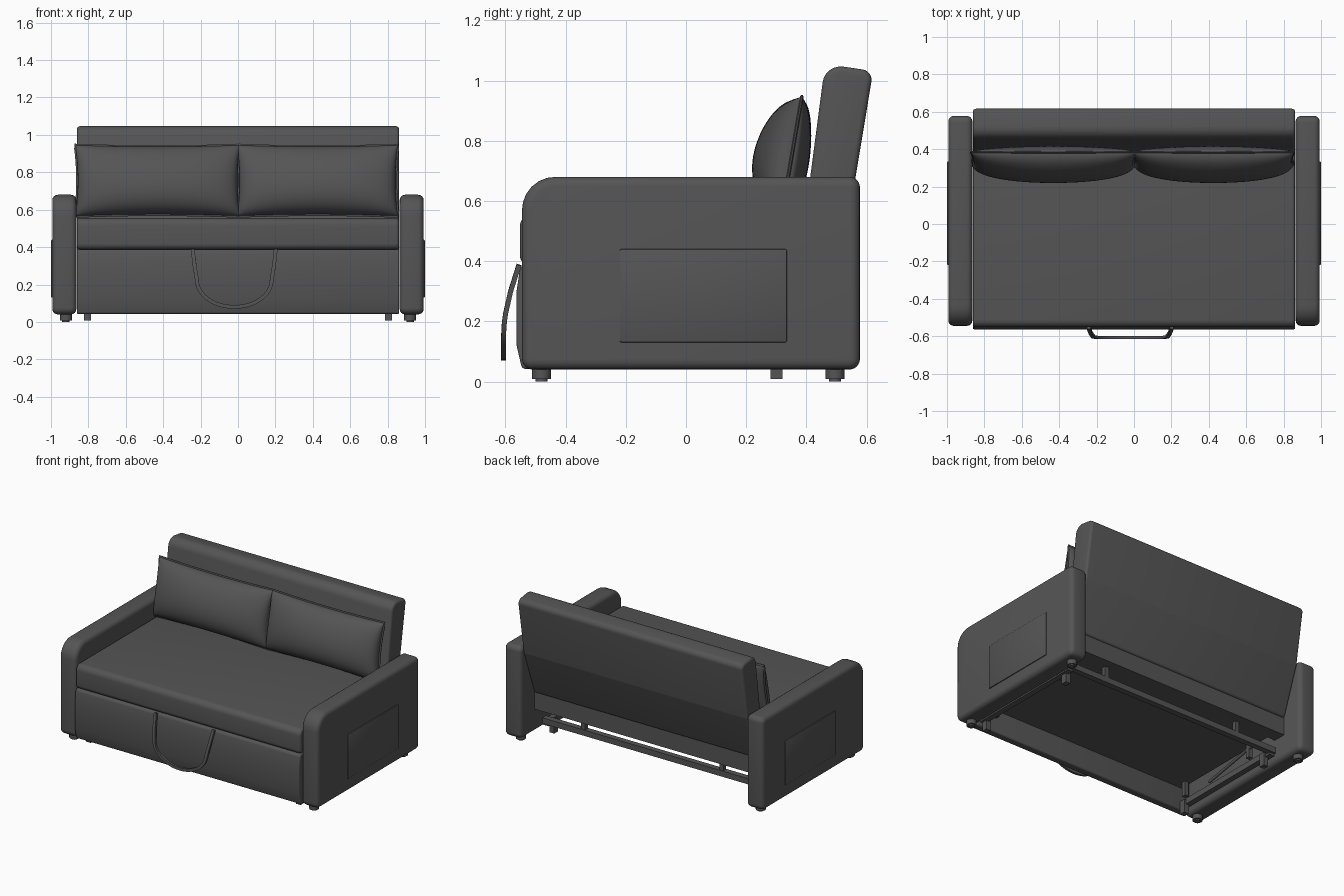
import bpy, bmesh, math
from mathutils import Vector

if "Cube" in bpy.data.objects:
    bpy.data.objects.remove(bpy.data.objects["Cube"])

grey = bpy.data.materials.new("charcoal fabric")
grey.diffuse_color = (0.09, 0.09, 0.09, 1)
grey.use_nodes = True
grey.node_tree.nodes["Principled BSDF"].inputs["Base Color"].default_value = grey.diffuse_color


def finish(name, bm, bevel=0.0, segs=4):
    """Round the sharp edges, make the object and smooth it."""
    bmesh.ops.recalc_face_normals(bm, faces=bm.faces)
    if bevel:
        sharp = [e for e in bm.edges if e.calc_face_angle(0) > math.radians(35)]
        bmesh.ops.bevel(bm, geom=sharp, offset=bevel, segments=segs, profile=0.5,
                        affect='EDGES', clamp_overlap=False)
    me = bpy.data.meshes.new(name)
    bm.to_mesh(me)
    bm.free()
    ob = bpy.data.objects.new(name, me)
    bpy.context.collection.objects.link(ob)
    me.materials.append(grey)
    bpy.ops.object.select_all(action='DESELECT')
    ob.select_set(True)
    bpy.context.view_layer.objects.active = ob
    bpy.ops.object.shade_smooth_by_angle(angle=math.radians(35))
    return ob


def rounded(corners, n=6):
    """Polygon (y, z, radius) with circular corners."""
    out = []
    for i, (y, z, r) in enumerate(corners):
        p = Vector((y, z))
        a = (Vector(corners[i - 1][:2]) - p).normalized()
        b = (Vector(corners[(i + 1) % len(corners)][:2]) - p).normalized()
        if r == 0:
            out.append(p)
            continue
        half = a.angle(b) / 2
        d, w = r / math.tan(half), math.sin(half)
        for k in range(n + 1):
            t = k / n
            c0, c1, c2 = (1 - t) ** 2, 2 * t * (1 - t) * w, t * t
            out.append((c0 * (p + a * d) + c1 * p + c2 * (p + b * d)) / (c0 + c1 + c2))
    return out


def prism(name, corners, x0, x1, bevel):
    """Side profile extruded along x with rounded rims."""
    bm = bmesh.new()
    f = bm.faces.new([bm.verts.new((x0, p.x, p.y)) for p in rounded(corners)])
    ext = bmesh.ops.extrude_face_region(bm, geom=[f])["geom"]
    for v in ext:
        if isinstance(v, bmesh.types.BMVert):
            v.co.x = x1
    return finish(name, bm, bevel)


def box(name, x0, x1, y0, y1, z0, z1, bevel=0.0, segs=3):
    bm = bmesh.new()
    bmesh.ops.create_cube(bm, size=1)
    for v in bm.verts:
        v.co = ((x0 + x1) / 2 + v.co.x * (x1 - x0), (y0 + y1) / 2 + v.co.y * (y1 - y0),
                (z0 + z1) / 2 + v.co.z * (z1 - z0))
    return finish(name, bm, bevel, segs)


def sweep(name, path, half_w, half_y, sides=4, closed=False):
    """Sweep a small section along a path lying roughly in the xz plane."""
    bm = bmesh.new()
    rings, n = [], len(path)
    for i, p in enumerate(path):
        q0 = path[i - 1] if closed or i else p
        q1 = path[(i + 1) % n] if closed or i < n - 1 else p
        t = (q1 - q0).normalized()
        side = t.cross(Vector((0, 1, 0))).normalized()
        up = side.cross(t)
        k = math.sqrt(2) if sides == 4 else 1
        rings.append([bm.verts.new(p + side * half_w * k * math.cos(a) + up * half_y * k * math.sin(a))
                      for a in (2 * math.pi * (j + 0.5) / sides for j in range(sides))])
    for i in range(n if closed else n - 1):
        r, s = rings[i], rings[(i + 1) % n]
        for j in range(sides):
            bm.faces.new((r[j], r[(j + 1) % sides], s[(j + 1) % sides], s[j]))
    if not closed:
        bm.faces.new(rings[0])
        bm.faces.new(rings[-1])
    return finish(name, bm)


def rod(name, a, b, r):
    a, b = Vector(a), Vector(b)
    bm = bmesh.new()
    bmesh.ops.create_cone(bm, cap_ends=True, segments=12, radius1=r, radius2=r, depth=(b - a).length)
    q = (b - a).to_track_quat('Z', 'Y')
    for v in bm.verts:
        v.co = q @ v.co + (a + b) / 2
    return finish(name, bm)


def pillow(name, x0, x1):
    """Two bulged sheets meeting at a pinched outline, with piping round the seam."""
    nu, nv = 40, 24
    bot, top = Vector((0, 0.32, 0.565)), Vector((0, 0.385, 0.945))
    up = top - bot
    nrm = Vector((0, -up.z, up.y)).normalized()

    def mid(u, v):
        cu, cv = u * (1 - 0.03 * (1 - v * v)), v * (1 - 0.05 * (1 - u * u))
        p = bot + up * (cv + 1) / 2
        p.x = (x0 + x1) / 2 + cu * (x1 - x0) / 2
        return p
    bm = bmesh.new()
    U = [math.sin(math.pi / 2 * (2 * i / nu - 1)) for i in range(nu + 1)]
    V = [math.sin(math.pi / 2 * (2 * j / nv - 1)) for j in range(nv + 1)]
    for s, depth in ((1, 0.125), (-1, 0.06)):
        g = [[bm.verts.new(mid(u, v) + nrm * s * depth * (1 - 0.15 * v)
                           * max(0, 1 - u * u) ** 0.33 * max(0, 1 - v * v) ** 0.45)
              for v in V] for u in U]
        for i in range(nu):
            for j in range(nv):
                bm.faces.new((g[i][j], g[i + 1][j], g[i + 1][j + 1], g[i][j + 1]))
    bmesh.ops.remove_doubles(bm, verts=bm.verts, dist=1e-5)
    finish(name, bm)
    N = 20
    loop = [mid(-1 + 2 * k / N, -1) for k in range(N)] + [mid(1, -1 + 2 * k / N) for k in range(N)]
    loop += [mid(1 - 2 * k / N, 1) for k in range(N)] + [mid(-1, 1 - 2 * k / N) for k in range(N)]
    sweep(name + "_piping", loop, 0.009, 0.006, 8, True)


# Seat, front panel, base and backrest
prism("seat", [(-0.552, 0.388, 0.03), (-0.552, 0.556, 0.04), (0.38, 0.556, 0.03), (0.38, 0.388, 0.03)],
      -0.862, 0.862, 0.018)
prism("front_panel", [(-0.545, 0.042, 0.015), (-0.563, 0.12, 0), (-0.563, 0.3, 0), (-0.55, 0.388, 0.02),
                      (-0.49, 0.388, 0.01), (-0.49, 0.042, 0.01)], -0.862, 0.862, 0.008)
box("seat_base", -0.8, 0.8, -0.5, 0.34, 0.2, 0.4)
prism("backrest", [(0.32, 0.32, 0.02), (0.405, 0.62, 0.03), (0.462, 1.055, 0.06), (0.622, 1.032, 0.035),
                   (0.557, 0.64, 0.03), (0.44, 0.32, 0.02)], -0.862, 0.862, 0.018)

# Pillows
pillow("left_pillow", -0.87, 0.01)
pillow("right_pillow", -0.005, 0.855)

# Pull strap
strap = []
for k in range(25):
    a = math.pi * k / 24
    z = 0.225 - 0.145 * math.sin(a)
    strap.append(Vector((-0.02 - 0.2 * math.cos(a), 0, z)))
strap = ([Vector((-0.242, 0, 0.388)), Vector((-0.232, 0, 0.30))] + strap
         + [Vector((0.192, 0, 0.30)), Vector((0.202, 0, 0.388))])
for p in strap:
    p.y = -0.555 - 0.051 * math.sin(min(1, (0.388 - p.z) / 0.24) * math.pi / 2)
sweep("pull_strap", strap, 0.010, 0.008)

# Mirrored parts: arms, pockets, feet, side frame
for side, s in (("left", -1), ("right", 1)):
    prism(side + "_arm", [(-0.545, 0.04, 0.035), (-0.545, 0.68, 0.11), (0.578, 0.68, 0.035), (0.578, 0.04, 0.035)],
          s * 0.864, s * 0.993, 0.03)
    xs = sorted((s * 0.985, s * 0.999))
    box(side + "_side_pocket", *xs, -0.22, 0.335, 0.13, 0.44, 0.005, 2)
    for end, y in (("front", -0.48), ("back", 0.495)):
        rod(f"{side}_{end}_foot", (s * 0.92, y, 0.008), (s * 0.92, y, 0.045), 0.032)
        rod(f"{side}_{end}_foot_pad", (s * 0.92, y, 0), (s * 0.92, y, 0.01), 0.02)
    for end, y in (("front", -0.47), ("back", 0.3)):
        box(f"{side}_{end}_frame_leg", s * 0.805 - 0.018, s * 0.805 + 0.018, y - 0.02, y + 0.02, 0.008, 0.1)
    box(side + "_side_rail", s * 0.82 - 0.02, s * 0.82 + 0.02, -0.5, 0.36, 0.07, 0.11)
    rod(side + "_hinge_arm", (s * 0.78, -0.2, 0.11), (s * 0.76, 0.3, 0.18), 0.01)
    for end, y in (("front", -0.42), ("back", 0.2)):
        box(f"{side}_{end}_post", s * 0.77 - 0.015, s * 0.77 + 0.015, y - 0.015, y + 0.015, 0.1, 0.21)
    box(side + "_rail_post", s * 0.53 - 0.015, s * 0.53 + 0.015, 0.34, 0.37, 0.12, 0.22)

# Rear frame rails
box("rear_lower_rail", -0.84, 0.84, 0.335, 0.375, 0.085, 0.125)
box("rear_upper_rail", -0.86, 0.86, 0.34, 0.43, 0.2, 0.33)
